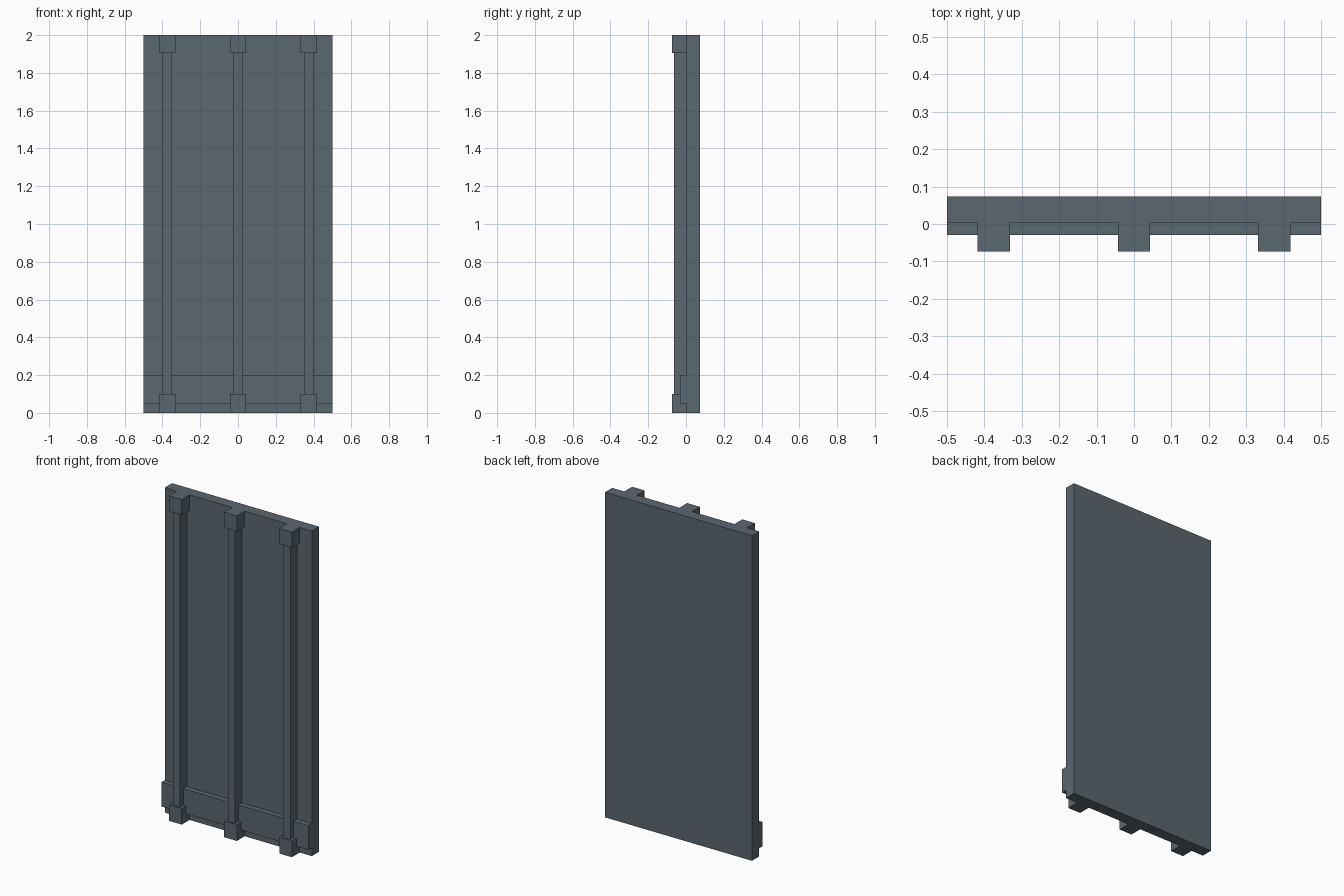
import bpy

if "Cube" in bpy.data.objects:
    bpy.data.objects.remove(bpy.data.objects["Cube"], do_unlink=True)

# Single slate grey material
slate = bpy.data.materials.new("slate_grey")
slate.use_nodes = True
colour = (0.105, 0.136, 0.162, 1)
slate.diffuse_color = colour
bsdf = slate.node_tree.nodes["Principled BSDF"]
bsdf.inputs["Base Color"].default_value = colour
bsdf.inputs["Roughness"].default_value = 0.8


def box(name, x, y, z):
    """Box spanning the given (min, max) ranges."""
    spans = (x, y, z)
    bpy.ops.mesh.primitive_cube_add(size=1, location=[(a + b) / 2 for a, b in spans])
    ob = bpy.context.object
    ob.name = name
    ob.scale = [b - a for a, b in spans]
    bpy.ops.object.transform_apply(location=False, rotation=False, scale=True)
    ob.data.materials.append(slate)
    return ob


BACK, FACE = 0.073, 0.003

# Flat wall slab and the low horizontal rail
box("wall_panel", (-0.5, 0.5), (FACE, BACK), (0, 2))
box("lower_rail", (-0.5, 0.5), (-0.03, FACE), (0.05, 0.2))

# Three upright posts, each with a foot and a head block
for side, x in (("right", -0.375), ("middle", 0), ("left", 0.375)):
    box(side + "_post", (x - 0.025, x + 0.025), (-0.063, FACE), (0.1, 1.905))
    for part, z in (("foot_block", (0, 0.1)), ("head_block", (1.905, 2))):
        box(side + "_" + part, (x - 0.043, x + 0.043), (-0.073, FACE), z)
